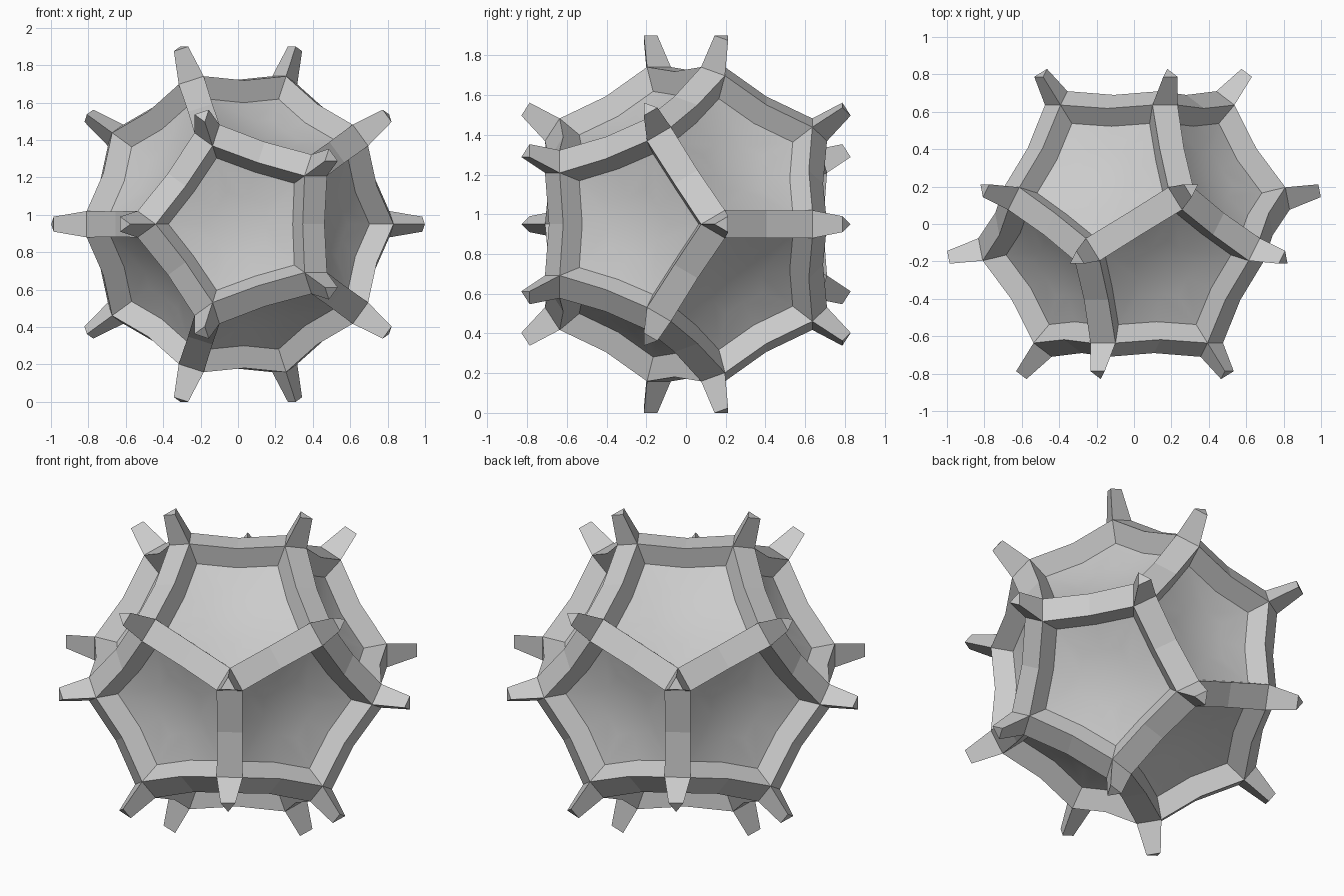
import bpy, bmesh
from math import cos, sin, radians
from mathutils import Vector

if "Cube" in bpy.data.objects:
    bpy.data.objects.remove(bpy.data.objects["Cube"])

CENTRE = Vector((0, 0, 0.95))
FACE_D, FACE_R = 0.71, 0.44      # opening rim: distance from centre, corner radius
SAG, INNER = 0.972, 0.845        # strut mid-point sag, depth of the panels
TIP_D, TIP_S = 1.008, 0.57       # spike tip distance and taper


def ring(r, y, start):
    return [Vector((r * cos(radians(start + 72 * k)), y, r * sin(radians(start + 72 * k)))) for k in range(5)]


def add_face(bm, pts, ref):
    """Add a face whose normal points along ref."""
    f = bm.faces.new([bm.verts.new(p) for p in pts])
    f.normal_update()
    if f.normal.dot(ref) < 0:
        f.normal_flip()


def finish(bm, name, smooth=False):
    bmesh.ops.remove_doubles(bm, verts=bm.verts, dist=0.0005)
    me = bpy.data.meshes.new(name)
    bm.to_mesh(me)
    bm.free()
    for p in me.polygons:
        p.use_smooth = smooth
    ob = bpy.data.objects.new(name, me)
    ob.location = CENTRE
    bpy.context.collection.objects.link(ob)


# Dodecahedron directions, one face towards the front
verts = ring(.607, -.795, 180) + ring(.982, -.188, 180) + ring(.982, .188, 0) + ring(.607, .795, 0)
norms = [Vector((0, -1, 0)), Vector((0, 1, 0))] + ring(.8944, -.4472, 0) + ring(.8944, .4472, 36)
near = [[v for v in range(20) if verts[v].dot(n) > .7] for n in norms]


def corner(f, v):
    n, p = norms[f], verts[v]
    return n * FACE_D + (p - n * n.dot(p)).normalized() * FACE_R


def middle(f, v, w):
    return (corner(f, v) + corner(f, w)) / 2 * SAG


# Struts along the edges (sagging top plus radial side walls) and dished panels
struts, panels = bmesh.new(), bmesh.new()
for f in range(12):
    n = norms[f]
    bottom = n * (FACE_D * INNER - 0.05)

    def dish(p, t):
        d = p * INNER - bottom
        axial = n * n.dot(d)
        return bottom + (d - axial) * t + axial * t * t

    for g in range(12):
        shared = [v for v in near[f] if v in near[g]]
        if f == g or len(shared) != 2:
            continue
        v, w = shared
        mf, mg = middle(f, v, w), middle(g, v, w)
        for a in shared:
            ca = corner(f, a)
            if f < g:
                add_face(struts, [ca, mf, mg, corner(g, a)], mf + mg)
            add_face(struts, [ca, mf, mf * INNER, ca * INNER], n * n.dot(mf) - mf)
            add_face(panels, [dish(ca, 1), dish(mf, 1), dish(mf, .5), dish(ca, .5)], n)
            add_face(panels, [dish(ca, .5), dish(mf, .5), bottom], n)
finish(struts, "edge_struts")
finish(panels, "dished_panels", True)

# Tapered three-sided spikes at the corners
spikes = bmesh.new()
for v in range(20):
    d = verts[v].normalized()
    base = [corner(f, v) for f in range(12) if v in near[f]]
    tip = [d * TIP_D + (p - d * d.dot(p)) * TIP_S for p in base]
    add_face(spikes, tip, d)
    add_face(spikes, base, -d)
    for i in range(3):
        j = (i + 1) % 3
        mid = (base[i] + base[j]) / 2
        add_face(spikes, [base[i], base[j], tip[j], tip[i]], mid - d * d.dot(mid))
finish(spikes, "corner_spikes")
